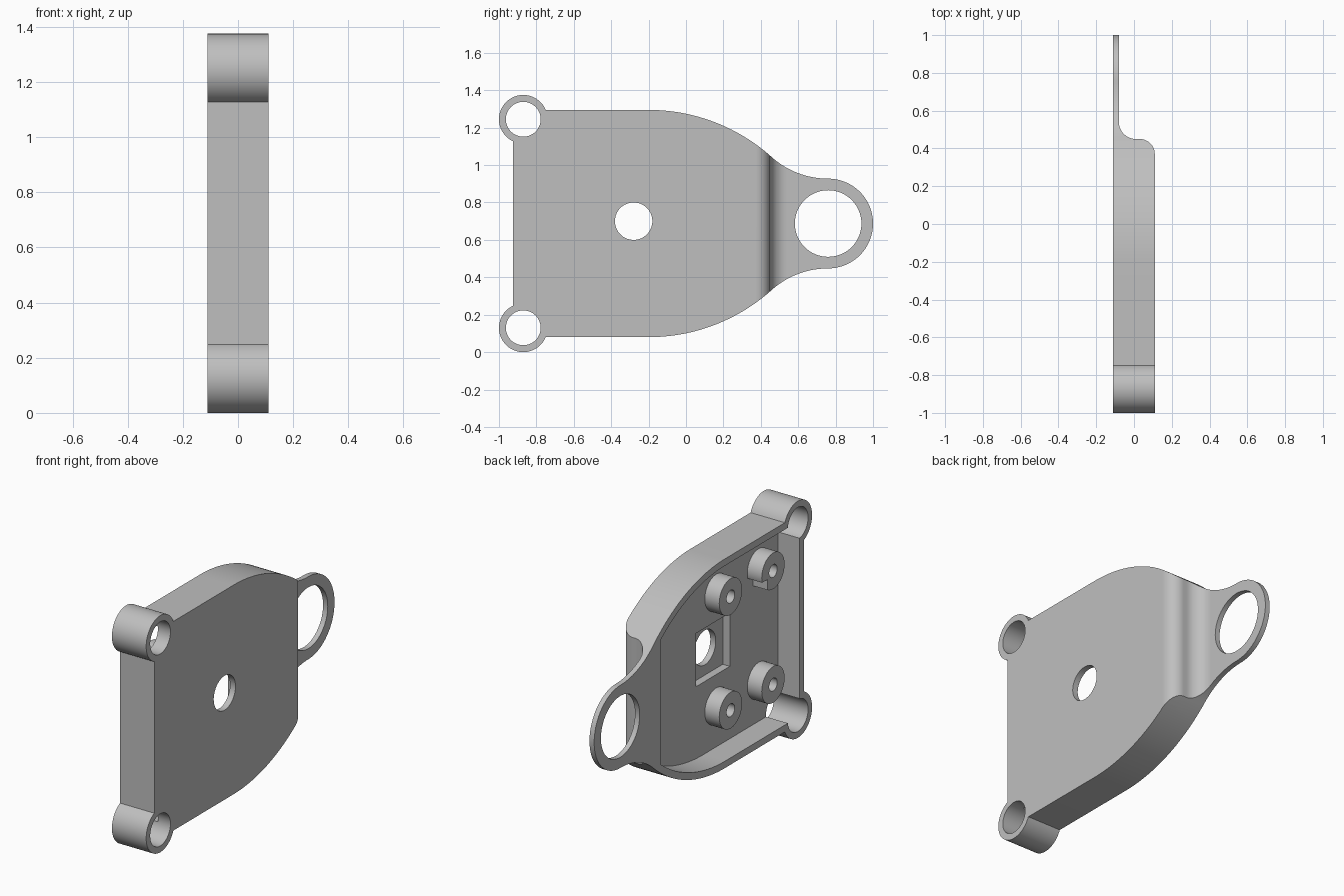
import bpy, bmesh, math
from mathutils import Vector

old = bpy.data.objects.get("Cube")
if old:
    bpy.data.objects.remove(old, do_unlink=True)

grey = bpy.data.materials.new("light_grey")
grey.use_nodes = True
colour = (0.52, 0.52, 0.52, 1)
grey.diffuse_color = colour
grey.node_tree.nodes["Principled BSDF"].inputs["Base Color"].default_value = colour

MID = 0.6875          # height of the symmetry plane
HALF = 0.11           # half of the thickness
FLOOR = 0.03          # depth of the cavity floor
WALL = 0.04


def arc(cy, cz, r, a0, a1, n=20):
    """Points on an arc, angles in degrees."""
    steps = [math.radians(a0 + (a1 - a0) * i / n) for i in range(n + 1)]
    return [(cy + r * math.cos(a), cz + r * math.sin(a)) for a in steps]


def prism(name, pts, lo, hi, axis="x"):
    """Extrude a closed profile along x (points are y, z) or z (points are x, y)."""
    place = (lambda p, d: Vector((d, *p))) if axis == "x" else (lambda p, d: Vector((*p, d)))
    bm = bmesh.new()
    face = bm.faces.new([bm.verts.new(place(p, lo)) for p in pts])
    geom = bmesh.ops.extrude_face_region(bm, geom=[face])["geom"]
    shift = place((0, 0), hi - lo)
    bmesh.ops.translate(bm, vec=shift, verts=[g for g in geom if isinstance(g, bmesh.types.BMVert)])
    bmesh.ops.recalc_face_normals(bm, faces=bm.faces)
    mesh = bpy.data.meshes.new(name)
    bm.to_mesh(mesh)
    bm.free()
    mesh.materials.append(grey)
    obj = bpy.data.objects.new(name, mesh)
    bpy.context.collection.objects.link(obj)
    return obj


def cylinder(name, y, z, r, lo, hi, n=64):
    return prism(name, arc(y, z, r, 0, 360, n)[:-1], lo, hi)


def box(name, y0, y1, z0, z1, lo, hi):
    return prism(name, [(y0, z0), (y1, z0), (y1, z1), (y0, z1)], lo, hi)


def combine(obj, tool, operation):
    """Apply a boolean and discard the tool."""
    tool.hide_render = True
    mod = obj.modifiers.new("cut", "BOOLEAN")
    mod.operation, mod.solver, mod.object = operation, "EXACT", tool
    bpy.ops.object.select_all(action="DESELECT")
    bpy.context.view_layer.objects.active = obj
    obj.select_set(True)
    bpy.ops.object.modifier_apply(modifier=mod.name)
    bpy.data.objects.remove(tool, do_unlink=True)


def mirrored(upper):
    """Close a profile by reflecting its upper half."""
    return upper + [(y, 2 * MID - z) for y, z in reversed(upper)]


# Outline: straight back, shoulder curve, neck curve and rounded eyelet
TOP, TURN, SHOULDER = 1.295, -0.2, 0.985
EYE_Y, EYE_R, NECK = 0.76, 0.24, 0.4528
angle = math.degrees(math.asin((EYE_Y - TURN) / (SHOULDER + NECK)))
upper = [(-0.925, TOP)]
upper += arc(TURN, TOP - SHOULDER, SHOULDER, 90, 90 - angle, 28)
upper += arc(EYE_Y, MID + EYE_R + NECK, NECK, 270 - angle, 270, 20)[1:]
upper += arc(EYE_Y, MID, EYE_R, 90, 1, 24)[1:]
housing = prism("housing", mirrored(upper), -0.2, 0.2)

# Corner sleeves
CORNERS = [(-0.87, MID + s * 0.5575) for s in (-1, 1)]
for y, z in CORNERS:
    combine(housing, cylinder("sleeve", y, z, 0.13, -0.2, 0.2), "UNION")

# Thickness profile: deep body stepping down to the thin lip
side = [(-HALF, -1.2), (HALF, -1.2)]
side += arc(HALF - 0.08, 0.37, 0.08, 0, 90, 16)
side += arc(0.01, 0.54, 0.09, 270, 180, 16)
side += [(-0.08, 1.2), (-HALF, 1.2)]
combine(housing, prism("step_profile", side, -0.5, 2, "z"), "INTERSECT")

# Cavity following the outline
inner_r = SHOULDER - WALL
end = math.degrees(math.asin((0.39 - TURN) / inner_r))
cavity = [(-0.925 + WALL, TOP - WALL)]
cavity += arc(TURN, TOP - SHOULDER, inner_r, 90, 90 - end, 24)
combine(housing, prism("cavity", mirrored(cavity), -0.3, FLOOR), "DIFFERENCE")

# Bores, eyelet hole, centre window and its square recess
for y, z in CORNERS:
    combine(housing, cylinder("bore", y, z, 0.093, -0.3, 0.3), "DIFFERENCE")
combine(housing, cylinder("eyelet_hole", EYE_Y, MID, 0.178, -0.3, 0.3), "DIFFERENCE")
combine(housing, box("recess", -0.445, -0.135, 0.54, 0.85, -0.05, 0.075), "DIFFERENCE")
combine(housing, cylinder("window", -0.28, 0.7, 0.1, -0.3, 0.3), "DIFFERENCE")
parts = [housing]

# Hollow standoffs on the cavity floor, one of them notched
for y in (-0.71, -0.32):
    for s in (-1, 1):
        z = MID + s * 0.33
        post = cylinder("standoff", y, z, 0.105, -0.063, FLOOR + 0.002, 48)
        combine(post, cylinder("screw_hole", y, z, 0.037, -0.2, FLOOR - 0.001, 32), "DIFFERENCE")
        if s > 0 and y < -0.5:
            combine(post, box("notch", y + 0.05, y + 0.2, z - 0.2, z - 0.03, -0.2, 0.2), "DIFFERENCE")
        parts.append(post)

# Smooth curved walls, keep edges sharp
bpy.ops.object.select_all(action="DESELECT")
for part in parts:
    part.select_set(True)
bpy.context.view_layer.objects.active = housing
bpy.ops.object.shade_smooth_by_angle(angle=math.radians(30))
